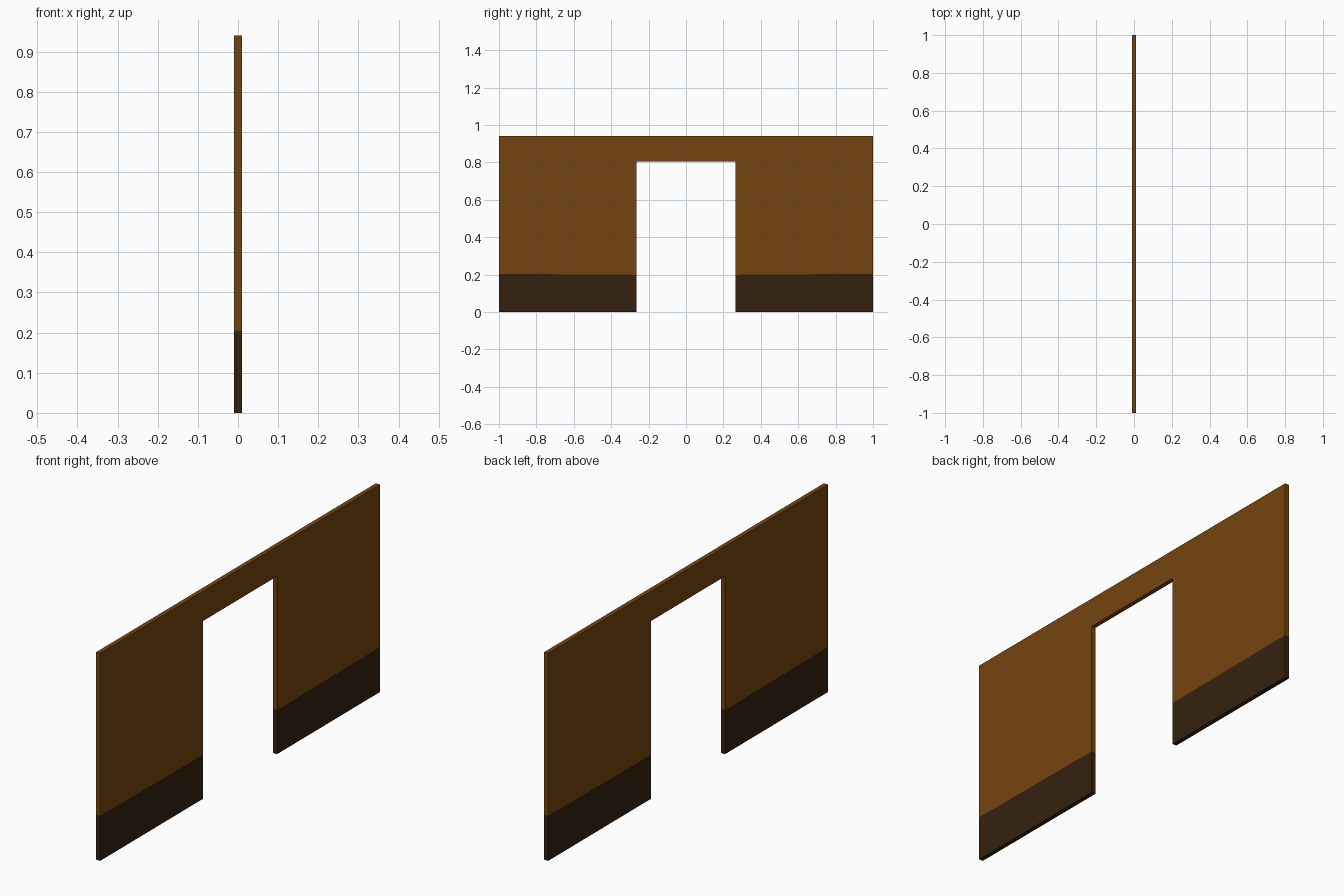
import bpy, bmesh

if "Cube" in bpy.data.objects:
    bpy.data.objects.remove(bpy.data.objects["Cube"])

HALF, TOP = 1.0, 0.94            # wall half length and height
DOOR, HEAD = 0.265, 0.805        # doorway half width and height
THICK = 0.02
BAND_OUT, BAND_IN = 0.204, 0.199  # dark band height at ends and at doorway


def material(name, rgb):
    m = bpy.data.materials.new(name)
    m.diffuse_color = (*rgb, 1)
    m.use_nodes = True
    m.node_tree.nodes["Principled BSDF"].inputs["Base Color"].default_value = m.diffuse_color
    return m


# Doorway wall outline in the YZ plane, split along the dark lower band
bm = bmesh.new()
verts = {}


def face(points):
    vs = []
    for p in points:
        if p not in verts:
            verts[p] = bm.verts.new((0, p[0], p[1]))
        vs.append(verts[p])
    f = bm.faces.new(vs)
    f.material_index = 1 if max(z for _, z in points) < 0.3 else 0


for s in (-1, 1):
    o, i = s * HALF, s * DOOR
    face([(o, 0), (i, 0), (i, BAND_IN), (o, BAND_OUT)])              # dark band
    face([(o, BAND_OUT), (i, BAND_IN), (i, HEAD), (i, TOP), (o, TOP)])  # panel
face([(-DOOR, HEAD), (DOOR, HEAD), (DOOR, TOP), (-DOOR, TOP)])       # lintel
bmesh.ops.recalc_face_normals(bm, faces=bm.faces)

mesh = bpy.data.meshes.new("doorway_wall")
bm.to_mesh(mesh)
bm.free()
mesh.materials.append(material("brown", (0.175, 0.059, 0.0045)))
mesh.materials.append(material("dark brown", (0.034, 0.0155, 0.0048)))

wall = bpy.data.objects.new("doorway_wall", mesh)
bpy.context.collection.objects.link(wall)

# Thickness, centred on x = 0
mod = wall.modifiers.new("thickness", 'SOLIDIFY')
mod.thickness = THICK
mod.offset = 0
